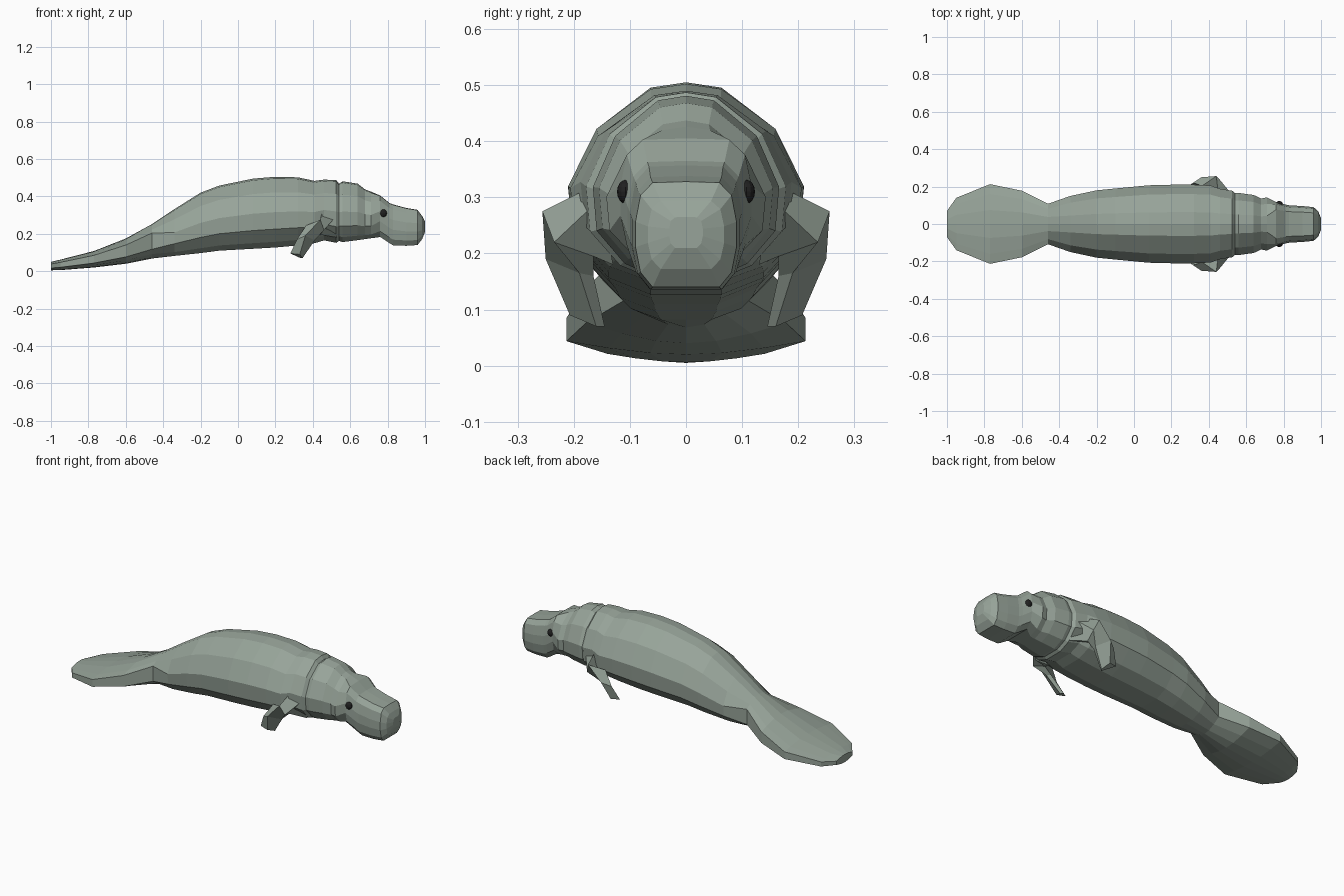
import bpy, bmesh

if "Cube" in bpy.data.objects:
    bpy.data.objects.remove(bpy.data.objects["Cube"])


def material(name, color):
    m = bpy.data.materials.new(name)
    m.diffuse_color = (*color, 1)
    m.use_nodes = True
    m.node_tree.nodes["Principled BSDF"].inputs["Base Color"].default_value = m.diffuse_color
    return m


skin = material("skin", (0.31, 0.37, 0.32))
dark = material("eye_dark", (0.015, 0.015, 0.015))


def loft(name, rings, mat):
    """Join equal-sized rings of points with quads and cap both ends."""
    bm = bmesh.new()
    loops = [[bm.verts.new(p) for p in ring] for ring in rings]
    n = len(loops[0])
    for a, b in zip(loops, loops[1:]):
        for i in range(n):
            j = (i + 1) % n
            bm.faces.new((a[i], a[j], b[j], b[i]))
    bm.faces.new(loops[0])
    bm.faces.new(loops[-1])
    bmesh.ops.recalc_face_normals(bm, faces=bm.faces)
    mesh = bpy.data.meshes.new(name)
    bm.to_mesh(mesh)
    bm.free()
    mesh.materials.append(mat)
    ob = bpy.data.objects.new(name, mesh)
    bpy.context.collection.objects.link(ob)
    return ob


# Half cross-sections: (width fraction, height fraction), back ridge to belly
SECTIONS = {
    "tail": [(0, 1), (.35, .97), (.75, .84), (1, .74), (1, .27), (.65, .13), (.3, .03), (0, 0)],
    "body": [(0, 1), (.3, .975), (.76, .78), (1, .5), (.96, .26), (.66, .08), (.3, 0), (0, 0)],
    "head": [(0, 1), (.66, .99), (.9, .87), (1, .62), (1, .38), (.9, .14), (.66, 0), (0, 0)],
}


def cross_section(x, half_width, top, bottom, kind):
    half = [(x, half_width * u, bottom + (top - bottom) * v) for u, v in SECTIONS[kind]]
    return half + [(px, -py, pz) for px, py, pz in half[-2:0:-1]]


# Body: paddle tail, barrel trunk, folded neck and blunt snout
stations = {
    "tail": [(-1, .07, .05, .005), (-.95, .14, .062, .006), (-.77, .213, .108, .02),
             (-.6, .178, .175, .04), (-.46, .108, .252, .068)],
    "body": [(-.34, .15, .332, .082), (-.2, .18, .42, .097), (-.1, .19, .458, .11),
             (.08, .207, .495, .12), (.2, .21, .505, .127), (.32, .21, .502, .138),
             (.41, .206, .483, .15), (.46, .188, .49, .165), (.525, .178, .487, .152),
             (.54, .165, .468, .162), (.56, .166, .481, .156), (.64, .155, .468, .166),
             (.68, .136, .437, .172), (.71, .142, .426, .176)],
    "head": [(.76, .117, .405, .183), (.81, .104, .365, .15), (.83, .1, .357, .138),
             (.9, .096, .338, .136), (.96, .09, .328, .14), (.985, .068, .295, .172),
             (1, .03, .265, .21)],
}
loft("body", [cross_section(*s, kind) for kind, rows in stations.items() for s in rows], skin)

# Flippers: out from the shoulder, then swept down, back and inwards
flipper = [
    [(.45, .17, .318), (.53, .15, .3), (.53, .13, .18), (.42, .15, .2)],
    [(.44, .256, .275), (.46, .235, .22), (.44, .165, .195), (.365, .205, .245)],
    [(.36, .25, .19), (.41, .19, .165), (.4, .165, .16), (.315, .22, .17)],
    [(.33, .207, .09), (.345, .16, .07), (.335, .145, .07), (.28, .195, .095)],
]
for side, s in (("left", 1), ("right", -1)):
    loft(f"{side}_flipper", [[(x, s * y, z) for x, y, z in r] for r in flipper], skin)

    # Eyes
    bpy.ops.mesh.primitive_uv_sphere_add(segments=12, ring_count=8, radius=.02,
                                         location=(.776, s * .108, .31))
    eye = bpy.context.object
    eye.name = f"{side}_eye"
    eye.scale = (1, .75, 1.05)
    eye.data.materials.append(dark)
